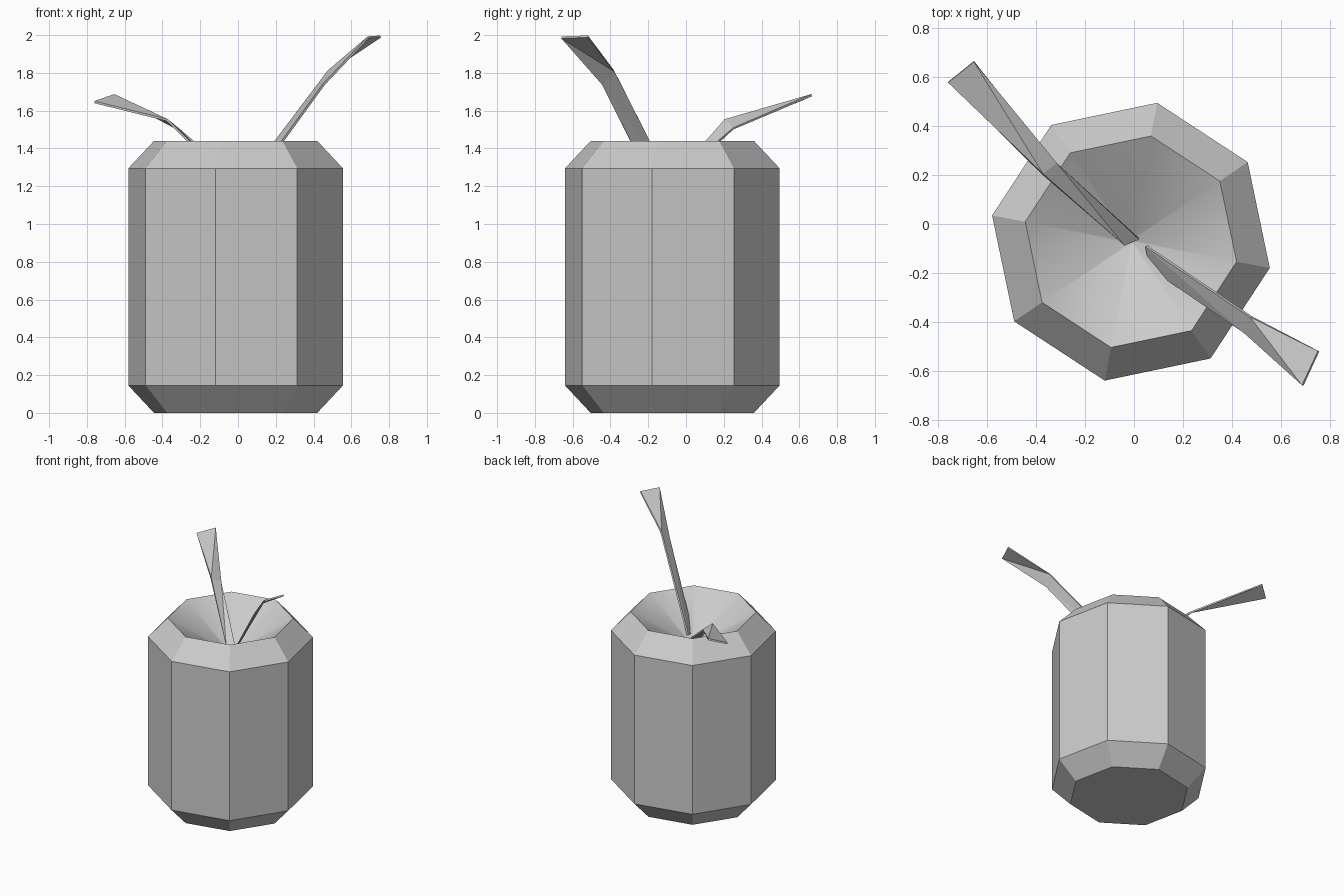
import bpy, bmesh, math
from mathutils import Vector

old = bpy.data.objects.get("Cube")
if old:
    bpy.data.objects.remove(old, do_unlink=True)

grey = bpy.data.materials.new("plain_grey")
grey.use_nodes = True
grey.diffuse_color = (0.6, 0.6, 0.6, 1)
grey.node_tree.nodes["Principled BSDF"].inputs["Base Color"].default_value = grey.diffuse_color

SIDES = 8
CENTRE = Vector((-0.0125, -0.0725, 0))
TWIST = math.radians(-10.7)


def make_object(name, bm):
    mesh = bpy.data.meshes.new(name)
    bm.to_mesh(mesh)
    bm.free()
    mesh.materials.append(grey)
    obj = bpy.data.objects.new(name, mesh)
    bpy.context.collection.objects.link(obj)
    return obj


# Faceted body: (radius, height) profile from the base, over the rim, into the hollow
profile = [(0.44, 0), (0.578, 0.145), (0.578, 1.295), (0.44, 1.44), (0.012, 1.18)]
bm = bmesh.new()
rings = []
for radius, z in profile:
    ring = []
    for i in range(SIDES):
        a = TWIST + math.tau * i / SIDES
        ring.append(bm.verts.new(CENTRE + Vector((radius * math.cos(a), radius * math.sin(a), z))))
    rings.append(ring)
for level, (low, high) in enumerate(zip(rings, rings[1:])):
    for i in range(SIDES):
        j = (i + 1) % SIDES
        face = bm.faces.new((low[i], low[j], high[j], high[i]))
        face.smooth = level == len(rings) - 2  # only the hollow is smooth
bm.faces.new(rings[0][::-1])
bm.faces.new(rings[-1])
for v in rings[-2]:
    for e in v.link_edges:
        if all(w in rings[-2] for w in e.verts):
            e.smooth = False
make_object("faceted_body", bm)


# Twisted ribbon leaves: pairs of edge points at root, bend and tip
def leaf(name, sections):
    bm = bmesh.new()
    pairs = [[bm.verts.new(p) for p in pair] for pair in sections]
    for (a, b), (c, d) in zip(pairs, pairs[1:]):
        bm.faces.new((a, b, d))
        bm.faces.new((a, d, c))
    obj = make_object(name, bm)
    mod = obj.modifiers.new("thickness", "SOLIDIFY")
    mod.thickness = 0.012
    mod.offset = 0


leaf("tall_leaf", [
    ((0.05, -0.09, 1.24), (0.07, -0.18, 1.21)),
    ((0.48, -0.38, 1.81), (0.455, -0.445, 1.74)),
    ((0.755, -0.52, 1.993), (0.69, -0.66, 1.988)),
])
leaf("short_leaf", [
    ((-0.04, -0.085, 1.217), (0.02, -0.06, 1.22)),
    ((-0.375, 0.205, 1.55), (-0.32, 0.25, 1.505)),
    ((-0.76, 0.58, 1.645), (-0.655, 0.665, 1.682)),
])
